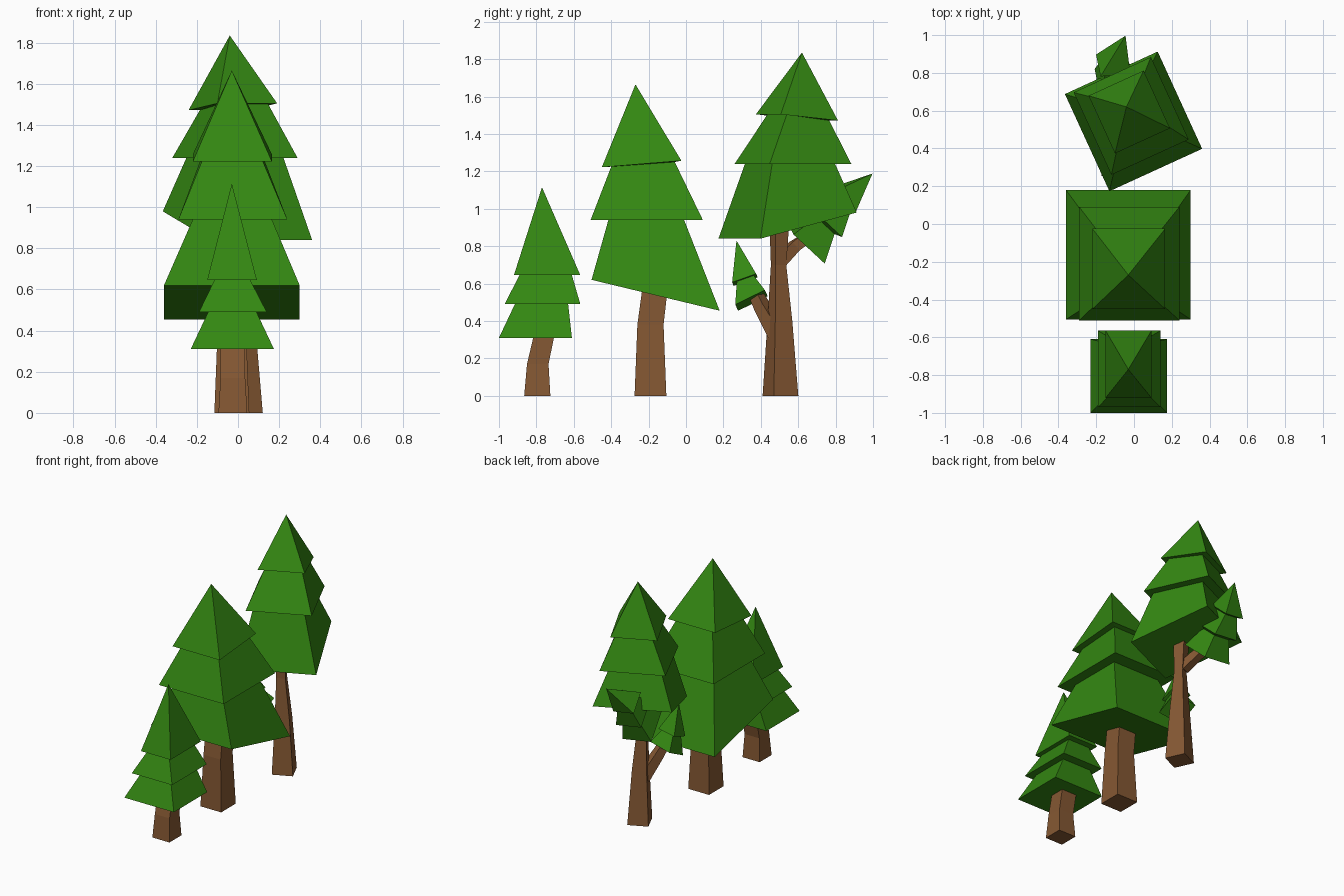
import bpy, bmesh, math
from mathutils import Vector, Matrix


def material(name, color):
    m = bpy.data.materials.new(name)
    m.diffuse_color = (*color, 1)
    return m


GREEN = material("pine green", (0.034, 0.245, 0.006))
BROWN = material("bark brown", (0.235, 0.098, 0.033))
TURN = math.radians(24.6)


def box(x0, x1, y0, y1, zf, zb=None):
    """Upright ring from extents; zf / zb are front and back heights."""
    zb = zf if zb is None else zb
    return [Vector(p) for p in ((x0, y0, zf), (x1, y0, zf), (x1, y1, zb), (x0, y1, zb))]


def turned(cx, cy, hx, hy, zf, zb=None):
    """Same ring, turned about its own centre."""
    r = Matrix.Rotation(TURN, 3, 'Z')
    return [r @ p + Vector((cx, cy, 0)) for p in box(-hx, hx, -hy, hy, zf, zb)]


def along(center, axis, h, twist=0.0):
    """Square ring perpendicular to an axis."""
    q = Vector(axis).to_track_quat('Z', 'Y').to_matrix() @ Matrix.Rotation(twist, 3, 'Z')
    return [q @ p + Vector(center) for p in box(-h, h, -h, h, 0)]


def loft(name, rings, mat, tip=None):
    bm = bmesh.new()
    vs = [[bm.verts.new(p) for p in ring] for ring in rings]
    bm.faces.new(vs[0][::-1])
    for a, b in zip(vs, vs[1:]):
        for i in range(4):
            j = (i + 1) % 4
            bm.faces.new((a[i], a[j], b[j], b[i]))
    if tip:
        t = bm.verts.new(tip)
        for i in range(4):
            bm.faces.new((vs[-1][i], vs[-1][(i + 1) % 4], t))
    else:
        bm.faces.new(vs[-1])
    bmesh.ops.recalc_face_normals(bm, faces=bm.faces)
    me = bpy.data.meshes.new(name)
    bm.to_mesh(me)
    bm.free()
    me.materials.append(mat)
    ob = bpy.data.objects.new(name, me)
    bpy.context.collection.objects.link(ob)
    return ob


# Small front tree
loft("small_trunk", [
    box(-0.095, 0.045, -0.865, -0.725, 0),
    box(-0.085, 0.035, -0.85, -0.735, 0.17),
    box(-0.085, 0.035, -0.81, -0.70, 0.34)], BROWN)
loft("small_foliage", [
    box(-0.23, 0.175, -1.0, -0.61, 0.31),
    box(-0.145, 0.09, -0.915, -0.63, 0.49),
    box(-0.19, 0.14, -0.97, -0.565, 0.49),
    box(-0.115, 0.06, -0.89, -0.61, 0.645),
    box(-0.15, 0.092, -0.92, -0.565, 0.645)], GREEN, (-0.03, -0.77, 1.115))

# Middle tree
loft("middle_trunk", [
    box(-0.115, 0.055, -0.275, -0.105, 0),
    box(-0.10, 0.04, -0.26, -0.12, 0.38),
    box(-0.10, 0.04, -0.23, -0.095, 0.60)], BROWN)
loft("middle_foliage", [
    box(-0.36, 0.30, -0.505, 0.18, 0.62, 0.455),
    box(-0.22, 0.165, -0.415, -0.01, 0.94),
    box(-0.29, 0.24, -0.51, 0.09, 0.94),
    box(-0.175, 0.12, -0.40, -0.06, 1.225, 1.25),
    box(-0.22, 0.165, -0.45, -0.025, 1.222, 1.257)], GREEN, (-0.03, -0.27, 1.665))

# Tall back tree, turned about its trunk
loft("tall_trunk", [
    turned(0.025, 0.505, 0.072, 0.072, 0),
    turned(0.02, 0.502, 0.05, 0.05, 0.4),
    turned(0.01, 0.495, 0.031, 0.031, 0.7),
    turned(0.005, 0.50, 0.042, 0.042, 0.98)], BROWN)
loft("tall_foliage", [
    turned(-0.0025, 0.543, 0.27, 0.283, 0.84, 0.98),
    turned(-0.015, 0.556, 0.175, 0.185, 1.24),
    turned(-0.015, 0.572, 0.225, 0.24, 1.24),
    turned(-0.02, 0.60, 0.125, 0.125, 1.503, 1.472),
    turned(-0.025, 0.593, 0.16, 0.168, 1.505, 1.472)], GREEN, (-0.04, 0.62, 1.835))

# Low branch with a small crown, leaning forward
loft("low_branch", [
    along((0.01, 0.49, 0.33), (-0.35, -0.5, 0.8), 0.04),
    along((-0.05, 0.41, 0.47), (-0.4, -0.5, 0.8), 0.033),
    along((-0.085, 0.365, 0.56), (-0.3, -0.4, 0.9), 0.028)], BROWN)
lean = (-0.15, -0.32, 0.9)
loft("low_branch_foliage", [
    along((-0.085, 0.35, 0.51), (-0.2, -0.42, 0.85), 0.088, 0.4),
    along((-0.105, 0.32, 0.62), lean, 0.048, 0.4),
    along((-0.105, 0.315, 0.62), lean, 0.068, 0.4)], GREEN, (-0.13, 0.27, 0.83))

# High branch with a small crown, leaning backward
loft("high_branch", [
    along((0.0, 0.50, 0.72), (-0.2, 0.5, 0.7), 0.034),
    along((-0.05, 0.58, 0.80), (-0.2, 0.65, 0.6), 0.03),
    along((-0.09, 0.67, 0.86), (0, 0.7, 0.6), 0.028)], BROWN)
lean = (0.05, 0.68, 0.72)
loft("high_branch_foliage", [
    along((-0.095, 0.65, 0.80), lean, 0.115, 0.2),
    along((-0.095, 0.74, 0.92), lean, 0.068, 0.2),
    along((-0.095, 0.755, 0.93), lean, 0.10, 0.2),
    along((-0.105, 0.84, 1.04), lean, 0.055, 0.2),
    along((-0.11, 0.845, 1.05), lean, 0.08, 0.2)], GREEN, (-0.045, 0.997, 1.188))
